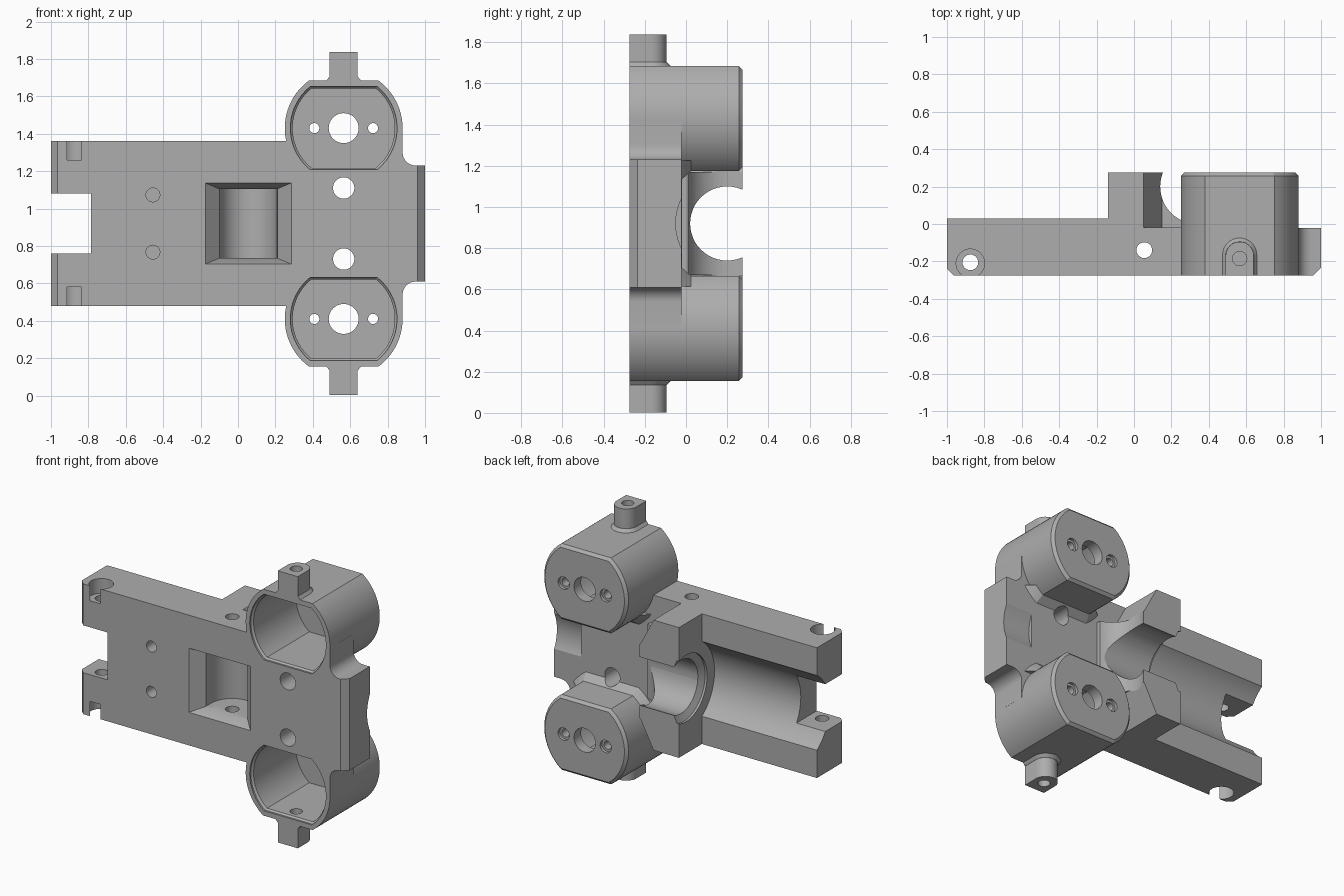
import bpy, bmesh
from math import sin, cos, asin, pi

cube = bpy.data.objects.get("Cube")
if cube:
    bpy.data.objects.remove(cube, do_unlink=True)

grey = bpy.data.materials.new("matte_grey")
grey.use_nodes = True
GREY = (0.42, 0.42, 0.42, 1)
grey.diffuse_color = GREY
grey.node_tree.nodes["Principled BSDF"].inputs["Base Color"].default_value = GREY

FRONT, BACK, MID = -0.275, 0.275, 0.92     # depth limits and mirror height
DRUM_X, BORE_Y = 0.565, 0.2


# ---- helpers ----
def place(axis, u, v, w):
    return {"x": (w, u, v), "y": (u, w, v), "z": (u, v, w)}[axis]


def loft(name, axis, sections):
    """Skin (outline, position) sections stacked along an axis."""
    bm = bmesh.new()
    rings = [[bm.verts.new(place(axis, u, v, w)) for u, v in pts] for pts, w in sections]
    n = len(rings[0])
    for a, b in zip(rings, rings[1:]):
        for i in range(n):
            j = (i + 1) % n
            bm.faces.new((a[i], a[j], b[j], b[i]))
    bm.faces.new(rings[0])
    bm.faces.new(rings[-1])
    bmesh.ops.recalc_face_normals(bm, faces=bm.faces)
    mesh = bpy.data.meshes.new(name)
    bm.to_mesh(mesh)
    bm.free()
    mesh.materials.append(grey)
    obj = bpy.data.objects.new(name, mesh)
    bpy.context.collection.objects.link(obj)
    return obj


def prism(name, axis, pts, a, b):
    return loft(name, axis, [(pts, a), (pts, b)])


def rect(u0, u1, v0, v1):
    return [(u0, v0), (u1, v0), (u1, v1), (u0, v1)]


def circle(u, v, r, n=48):
    return [(u + r * cos(2 * pi * i / n), v + r * sin(2 * pi * i / n)) for i in range(n)]


def flat_sided(u, v, r, h, n=24):
    """Circle with its top and bottom cut flat at +-h."""
    t = asin(h / r)
    angles = [-t + 2 * t * i / n for i in range(n + 1)]
    return [(u + s * r * cos(a), v + s * r * sin(a)) for s in (1, -1) for a in angles]


def arch(u, base, centre, r, n=16):
    """Round-topped tab outline."""
    return [(u - r, base), (u + r, base)] + [
        (u + r * cos(pi * i / n), centre + r * sin(pi * i / n)) for i in range(n + 1)]


def combine(target, tool, operation):
    mod = target.modifiers.new(operation.lower(), "BOOLEAN")
    mod.operation, mod.solver, mod.object = operation, "EXACT", tool
    with bpy.context.temp_override(object=target, active_object=target, selected_objects=[target]):
        bpy.ops.object.modifier_apply(modifier=mod.name)
    bpy.data.objects.remove(tool, do_unlink=True)


def hole(target, axis, u, v, r, a, b):
    combine(target, prism("hole_cutter", axis, circle(u, v, r), a, b), "DIFFERENCE")


# ---- long base plate, with bevelled front corner and raised rear part ----
body = prism("bracket_body", "z", [
    (-1, FRONT + 0.035), (-0.965, FRONT), (0.6, FRONT), (0.6, -0.02),
    (0, -0.02), (0, 0.03), (-1, 0.03)], 0.48, 1.36)

# ---- end plate with filleted shoulders ----
shoulder = [(0.88, 0.5)] + [
    (0.95 - 0.07 * cos(pi / 2 * i / 8), 0.31 + 0.07 - 0.07 * sin(pi / 2 * i / 8)) for i in range(9)]
upper = [(x, MID + z) for x, z in shoulder] + [(1, MID + 0.31)]
lower = [(x, 2 * MID - z) for x, z in reversed(upper)]
end_plate = prism("end_plate", "y", [(0.55, MID + 0.5)] + upper + lower + [(0.55, MID - 0.5)],
                  FRONT, -0.021)
bevel = prism("bevel_cutter", "z", [(0.96, FRONT), (0.94, -0.4), (1.1, -0.4), (1.1, FRONT + 0.14),
                                    (1, FRONT + 0.04)], 0.4, 1.5)
combine(end_plate, bevel, "DIFFERENCE")
combine(body, end_plate, "UNION")

# ---- rear clamp block, hollowed on the side facing the drums ----
clamp = prism("clamp_block", "y", [(-0.14, 0.48), (0.05, 0.48), (0.15, 0.67), (0.28, 0.67),
                                   (0.28, 1.17), (0.15, 1.17), (0.05, 1.36), (-0.14, 1.36)],
              -0.1, BACK)
hole(clamp, "z", 0.34, BORE_Y, 0.2, 0.4, 1.5)
combine(clamp, prism("step_cutter", "y", rect(0.2, 0.5, 0.4, 1.5), 0.1, 0.4), "DIFFERENCE")
combine(body, clamp, "UNION")

# ---- drums, flared feet and lugs, mirrored about the middle height ----
for side in (1, -1):
    cz = MID + side * 0.51
    foot = loft("drum_foot", "y", [(flat_sided(DRUM_X, cz, r, r - 0.06), y)
                                   for r, y in ((0.365, -0.06), (0.365, -0.03), (0.31, 0.03))])
    combine(foot, prism("foot_limit", "y", rect(0.26, 0.97, MID - 0.305, MID + 0.305), -0.2, 0.1),
            "INTERSECT")
    combine(body, foot, "UNION")

    drum = loft("drum", "y", [(flat_sided(DRUM_X, cz, 0.315, 0.255), FRONT),
                              (flat_sided(DRUM_X, cz, 0.315, 0.255), BACK - 0.018),
                              (flat_sided(DRUM_X, cz, 0.297, 0.237), BACK)])
    combine(body, drum, "UNION")

    z = [MID + side * d for d in (0.70, 0.755, 0.785, 0.918)]
    collar = loft("lug_collar", "z", [(arch(DRUM_X, FRONT, -0.165, 0.1), z[0]),
                                      (arch(DRUM_X, FRONT, -0.165, 0.1), z[1]),
                                      (arch(DRUM_X, FRONT, -0.17, 0.076), z[2])])
    combine(body, collar, "UNION")
    combine(body, prism("lug", "z", arch(DRUM_X, FRONT, -0.17, 0.075), z[0], z[3]), "UNION")

    # hollow cup, then cap holes and lug hole
    cup = loft("cup_cutter", "y", [(flat_sided(DRUM_X, cz, r, h), y) for r, h, y in (
        (0.285, 0.222, -0.3), (0.285, 0.222, FRONT + 0.012), (0.273, 0.212, FRONT + 0.024),
        (0.273, 0.212, 0.2))])
    combine(body, cup, "DIFFERENCE")
    hole(body, "y", DRUM_X, cz, 0.08, 0.1, 0.4)
    for dx in (-0.157, 0.157):
        hole(body, "y", DRUM_X + dx, cz, 0.027, 0.1, 0.4)
        hole(body, "y", DRUM_X + dx, cz, 0.042, BACK - 0.02, 0.4)
    hole(body, "z", DRUM_X, -0.185, 0.038, MID + side * 0.65, MID + side)

    # plate holes on this side
    hole(body, "y", DRUM_X, MID + side * 0.19, 0.057, -0.4, 0.1)
    hole(body, "y", -0.455, MID + side * 0.153, 0.037, -0.4, -0.19)
    hole(body, "z", -0.875, -0.21, 0.076, MID + side * 0.34, MID + side * 0.5)

# ---- lengthwise bore, wide rear channel and end recess ----
hole(body, "x", BORE_Y, MID, 0.18, -1.1, 0.5)
hole(body, "x", BORE_Y, MID, 0.305, -1.1, -0.14)
lead_in = loft("lead_in_cutter", "x", [(circle(BORE_Y, MID, 0.225), -0.15),
                                       (circle(BORE_Y, MID, 0.225), -0.125),
                                       (circle(BORE_Y, MID, 0.175), -0.1)])
combine(body, lead_in, "DIFFERENCE")
hole(body, "x", 0.22, MID, 0.27, 0.8, 1.1)

# ---- slot in the far end ----
combine(body, prism("slot_cutter", "y", rect(-1.1, -0.785, MID - 0.16, MID + 0.16), -0.4, 0.2),
        "DIFFERENCE")

# ---- front window with sloped frame and upright round cavity ----
wx = 0.055
window = loft("window_cutter", "y", [
    (rect(wx - a, wx + a, MID - b, MID + b), y) for a, b, y in (
        (0.23, 0.217, -0.3), (0.23, 0.217, FRONT), (0.155, 0.185, -0.2), (0.155, 0.185, -0.14))])
combine(body, window, "DIFFERENCE")
hole(body, "z", wx, -0.14, 0.154, MID - 0.185, MID + 0.185)

# ---- cross holes running the full height ----
hole(body, "z", wx, -0.14, 0.042, 0.4, 1.5)
hole(body, "z", -0.875, -0.205, 0.042, 0.4, 1.5)

# ---- smooth shading on curved walls only ----
bpy.ops.object.select_all(action="DESELECT")
body.select_set(True)
bpy.context.view_layer.objects.active = body
bpy.ops.object.shade_smooth_by_angle(angle=pi / 7)
